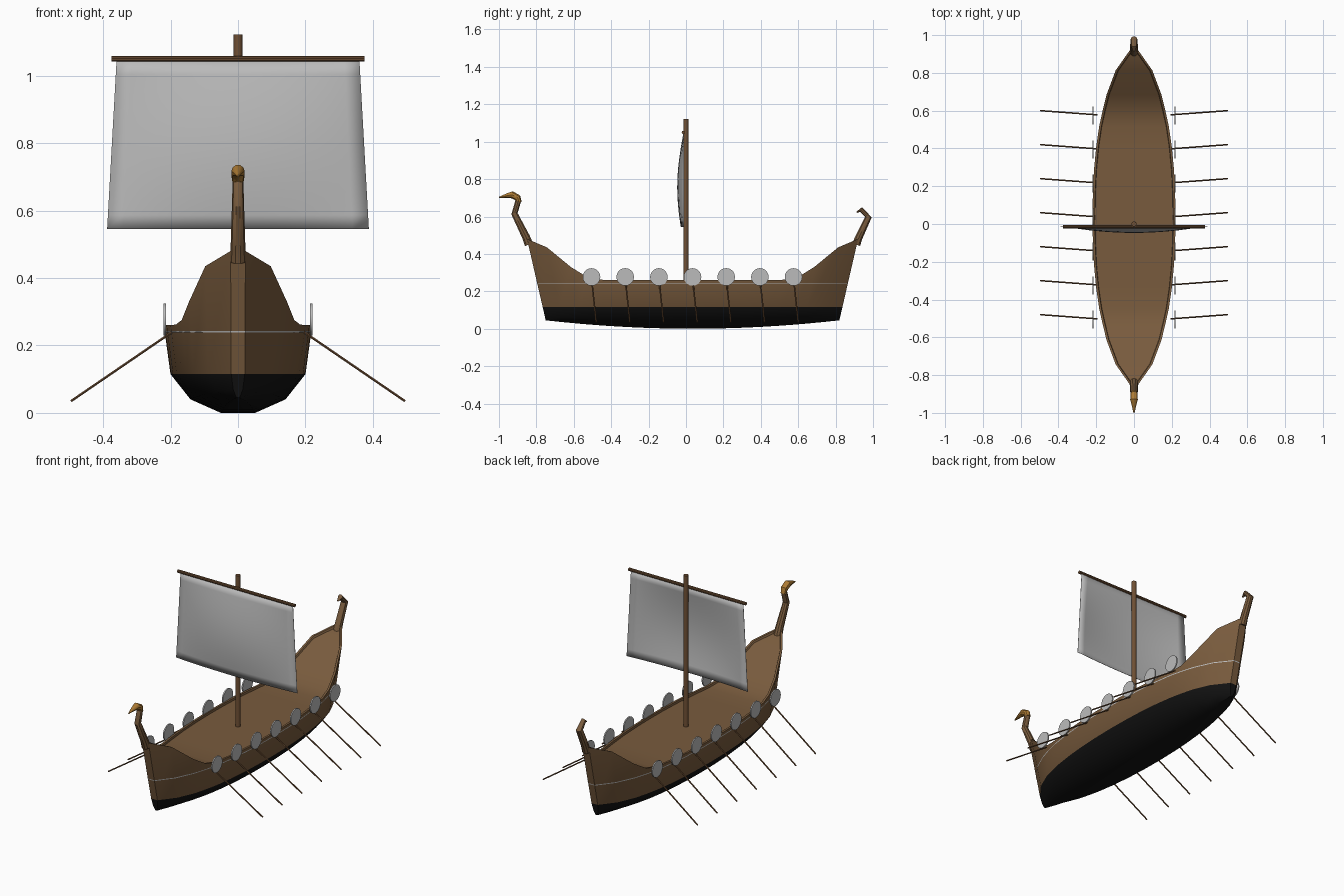
import bpy, bmesh, math
from mathutils import Vector

cube = bpy.data.objects.get("Cube")
if cube:
    bpy.data.objects.remove(cube, do_unlink=True)


def material(name, rgb):
    m = bpy.data.materials.new(name)
    m.use_nodes = True
    m.diffuse_color = (*rgb, 1)
    m.node_tree.nodes["Principled BSDF"].inputs["Base Color"].default_value = (*rgb, 1)
    return m


wood = material("oak wood", (0.19, 0.105, 0.047))
spar_wood = material("spar wood", (0.16, 0.08, 0.035))
tar = material("black tar", (0.006, 0.006, 0.006))
cloth = material("grey cloth", (0.5, 0.5, 0.5))
gold = material("gold", (0.42, 0.2, 0.035))


def smooth(obj, angle=35):
    bpy.ops.object.select_all(action='DESELECT')
    obj.select_set(True)
    bpy.context.view_layer.objects.active = obj
    bpy.ops.object.shade_smooth_by_angle(angle=math.radians(angle))


def finish(name, bm, *mats, fix=True):
    if fix:
        bmesh.ops.recalc_face_normals(bm, faces=bm.faces)
    me = bpy.data.meshes.new(name)
    bm.to_mesh(me)
    bm.free()
    for m in mats:
        me.materials.append(m)
    obj = bpy.data.objects.new(name, me)
    bpy.context.collection.objects.link(obj)
    smooth(obj)
    return obj


def tube(name, path, radii, mat, sides=10):
    """Round bar swept along a path, with a radius at each point."""
    bm = bmesh.new()
    pts = [Vector(p) for p in path]
    rings = []
    for i, p in enumerate(pts):
        d = (pts[min(i + 1, len(pts) - 1)] - pts[max(i - 1, 0)]).normalized()
        side = Vector((1, 0, 0)) if abs(d.x) < 0.5 else Vector((0, 1, 0))
        up = d.cross(side).normalized()
        side = up.cross(d)
        angles = [2 * math.pi * k / sides for k in range(sides)]
        rings.append([bm.verts.new(p + radii[i] * (side * math.cos(a) + up * math.sin(a)))
                      for a in angles])
    for a, b in zip(rings, rings[1:]):
        for k in range(sides):
            j = (k + 1) % sides
            bm.faces.new((a[k], a[j], b[j], b[k]))
    bm.faces.new(rings[0])
    bm.faces.new(rings[-1])
    return finish(name, bm, mat)


# Hull stations: position from midships to end, half width, sheer height
HALF = [(0, .22, .26), (.15, .218, .26), (.3, .212, .26), (.45, .2, .26), (.58, .184, .262),
        (.67, .167, .275), (.765, .145, .33), (.89, .097, .435), (1, .022, .48)]
STATIONS = [(-t, w, z) for t, w, z in reversed(HALF[1:])] + HALF
WATERLINE = 0.115


def hull_point(t, x, z):
    # Ends rake outward with height
    return Vector((x, 0.035 + t * (0.785 + 0.23 * (z - 0.045)), z))


def side_width(w, sheer, z):
    return w * (0.91 + 0.09 * (z - WATERLINE) / (sheer - WATERLINE))


# Hull with rim and deck
bm = bmesh.new()
rings = []
for t, w, sheer in STATIONS:
    low = 0.045 * t * t
    half = [(w * 0.23, low), (w * 0.64, 0.04 + low * 0.65), (w * 0.91, WATERLINE),
            (w, sheer), (w - 0.012, sheer), (w - 0.014, sheer - 0.012)]
    section = half + [(-x, z) for x, z in reversed(half)]
    rings.append([bm.verts.new(hull_point(t, x, z)) for x, z in section])
for a, b in zip(rings, rings[1:]):
    for k in range(len(a)):
        j = (k + 1) % len(a)
        bm.faces.new((a[k], a[j], b[j], b[k]))
# End faces, split at the waterline
for r in (rings[0], rings[-1]):
    for k in range(5):
        bm.faces.new((r[k], r[k + 1], r[-2 - k], r[-1 - k]))
for f in bm.faces:
    if max(v.co.z for v in f.verts) < WATERLINE + 0.001:
        f.material_index = 1
finish("hull", bm, wood, tar)

# Thin pale line around the sides
bm = bmesh.new()
loop = [(t, w, s, 1) for t, w, s in STATIONS] + [(t, w, s, -1) for t, w, s in reversed(STATIONS)]
cols = []
for t, w, sheer, sgn in loop:
    cols.append([bm.verts.new(hull_point(t * 1.001, sgn * (side_width(w, sheer, z) + 0.001), z))
                 for z in (0.238, 0.243)])
for a, b in zip(cols, cols[1:] + cols[:1]):
    bm.faces.new((a[0], b[0], b[1], a[1]))
finish("side_line", bm, cloth)

# Bow post with gilded head, and curled stern post
tube("bow_post", [(0, -.84, .45), (0, -.855, .49), (0, -.917, .615), (0, -.895, .69)],
     [.024, .022, .018, .016], wood)
tube("bow_head", [(0, -.892, .675), (0, -.9, .7), (0, -.93, .716), (0, -.955, .712), (0, -1, .702)],
     [.015, .019, .02, .013, .003], gold)
tube("stern_post", [(0, .91, .45), (0, .925, .49), (0, .975, .597), (0, .936, .637), (0, .912, .622)],
     [.023, .021, .019, .014, .004], wood)

# Mast and yard
tube("mast", [(0, 0, .23), (0, 0, 1.122)], [.014, .013], spar_wood, 12)
tube("yard", [(-.375, -.014, 1.05), (.375, -.014, 1.05)], [.009, .009], spar_wood)

# Billowing sail
bm = bmesh.new()
NX, NZ = 16, 12
grid = []
for j in range(NZ + 1):
    v = j / NZ
    row = []
    for i in range(NX + 1):
        u = 2 * i / NX - 1
        belly = 0.035 * (1 - u * u) * math.sin(math.pi * (0.15 + 0.83 * v))
        row.append(bm.verts.new((u * (0.388 - 0.028 * v), -0.012 - belly, 0.545 + 0.5 * v)))
    grid.append(row)
for a, b in zip(grid, grid[1:]):
    for i in range(NX):
        bm.faces.new((a[i], a[i + 1], b[i + 1], b[i]))
sail = finish("sail", bm, cloth, fix=False)
solid = sail.modifiers.new("thickness", 'SOLIDIFY')
solid.thickness = 0.002

# Shields and oars along both sides
for side, sgn in (("left", 1), ("right", -1)):
    for n in range(7):
        y = -0.505 + 0.18 * n
        tube(f"{side}_shield_{n + 1}", [(sgn * .214, y, .277), (sgn * .221, y, .277)],
             [.047, .047], cloth, 20)
        tube(f"{side}_oar_{n + 1}", [(sgn * .195, y + .003, .24), (sgn * .495, y + .025, .035)],
             [.004, .004], spar_wood, 6)
